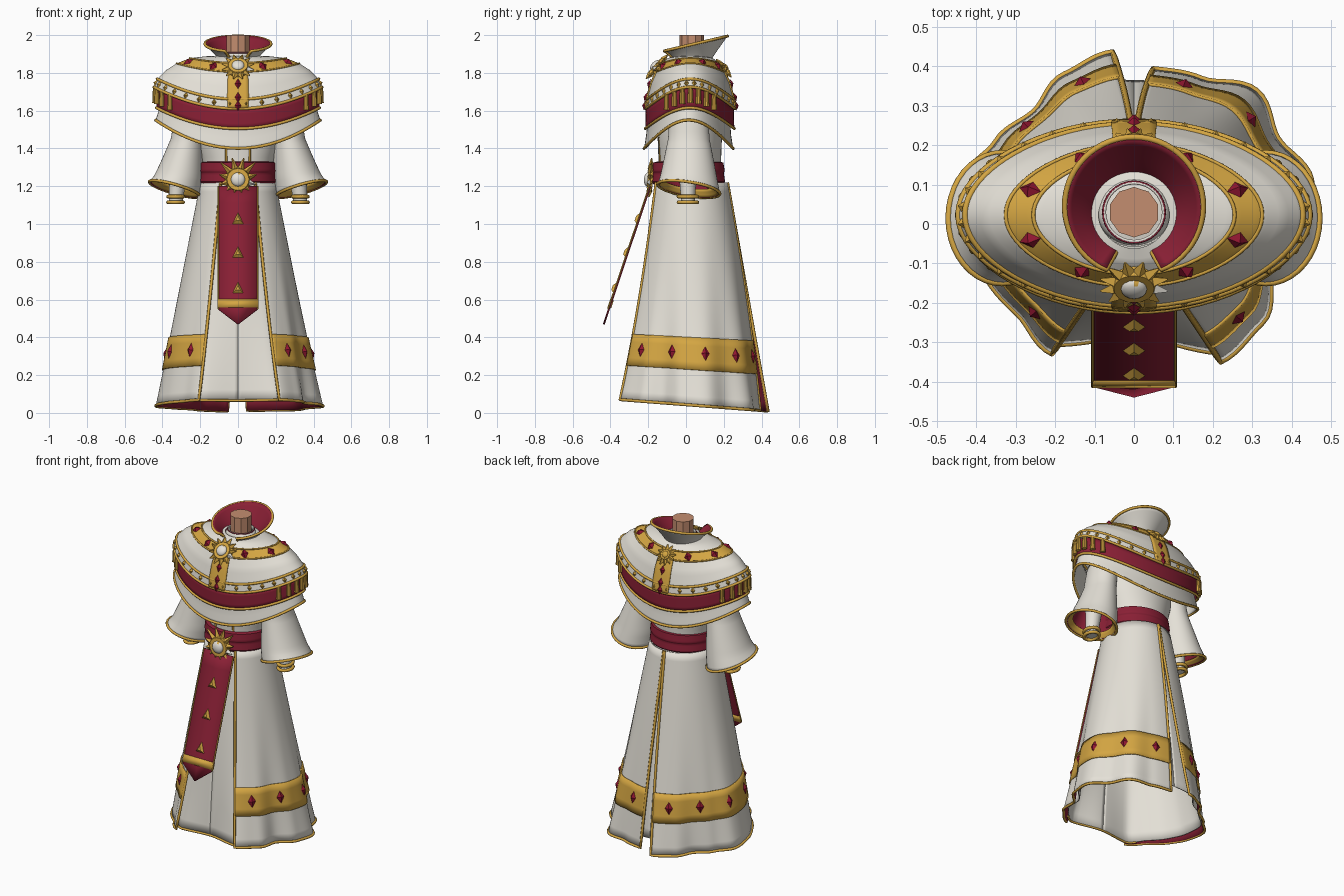
import bpy, bmesh
from math import sin, cos, pi, radians
from mathutils import Vector, Matrix

if "Cube" in bpy.data.objects:
    bpy.data.objects.remove(bpy.data.objects["Cube"])


def material(name, *rgb):
    m = bpy.data.materials.new(name)
    m.diffuse_color = (*rgb, 1)
    m.use_nodes = True
    m.node_tree.nodes["Principled BSDF"].inputs["Base Color"].default_value = (*rgb, 1)
    return m


WHITE = material("ivory cloth", .78, .75, .68)
GOLD = material("gold trim", .66, .38, .055)
RED = material("crimson cloth", .25, .014, .035)
GEM = material("ruby gem", .28, .008, .03)
SKIN = material("skin", .55, .27, .16)


def add(name, bm, mats, angle=40):
    me = bpy.data.meshes.new(name)
    bm.to_mesh(me)
    bm.free()
    for m in mats:
        me.materials.append(m)
    me.shade_smooth()
    me.set_sharp_from_angle(angle=radians(angle))
    ob = bpy.data.objects.new(name, me)
    bpy.context.collection.objects.link(ob)
    return ob


def grid(name, f, nu, nv, mats, thick=0, v0=0, v1=1, flip=False, pick=None, closed=False):
    """Sheet sampled from f(u, v); a second material colours the lining."""
    bm = bmesh.new()
    cols = nu if closed else nu + 1
    rows = [[bm.verts.new(f(i / nu, v0 + (v1 - v0) * j / nv)) for i in range(cols)] for j in range(nv + 1)]
    for j in range(nv):
        for i in range(nu):
            k = (i + 1) % cols
            q = [rows[j][i], rows[j][k], rows[j + 1][k], rows[j + 1][i]]
            face = bm.faces.new(q[::-1] if flip else q)
            if pick:
                face.material_index = pick((j + .5) / nv)
    ob = add(name, bm, mats)
    if thick:
        s = ob.modifiers.new("thickness", 'SOLIDIFY')
        s.thickness = thick
        s.material_offset = len(mats) - 1


def tube(name, pts, r=.008, mat=GOLD, closed=False):
    cu = bpy.data.curves.new(name, 'CURVE')
    cu.dimensions = '3D'
    cu.bevel_depth = r
    cu.bevel_resolution = 2
    cu.use_fill_caps = True
    sp = cu.splines.new('POLY')
    sp.points.add(len(pts) - 1)
    for p, co in zip(sp.points, pts):
        p.co = (*co, 1)
    sp.use_cyclic_u = closed
    cu.materials.append(mat)
    bpy.context.collection.objects.link(bpy.data.objects.new(name, cu))


def ring(f, v, n=64):
    return [f(i / n, v) for i in range(n)]


def levels(rows, cy, pinch=0):
    """Closed lofted shell; each row is (rx, ry, z, dip at front and back)."""
    def f(u, v):
        s = min(max(v, 0), 1) * (len(rows) - 1)
        i = min(int(s), len(rows) - 2)
        rx, ry, z, dip = [a + (b - a) * (s - i) for a, b in zip(rows[i], rows[i + 1])]
        a = 2 * pi * u
        return Vector((rx * cos(a), cy + ry * sin(a) * (1 - pinch * cos(a) ** 2), z - dip * sin(a) ** 2))
    return f


def frame(f, u, v, flip=False):
    e = .004
    p, up = f(u, v), (f(u, v + e) - f(u, v - e)).normalized()
    n = (f(u + e, v) - f(u - e, v)).cross(up).normalized() * (-1 if flip else 1)
    return Matrix.Translation(p) @ Matrix((up.cross(n), up, n)).transposed().to_4x4()


def gems(name, frames, w, h, d, mat=GEM, sides=4, top=0):
    bm = bmesh.new()
    for m in frames:
        bmesh.ops.create_cone(bm, segments=sides, radius1=1, radius2=top, depth=1, cap_ends=True,
                              matrix=m @ Matrix.Diagonal((w, h, d, 1)) @ Matrix.Translation((0, 0, .5)))
    add(name, bm, [mat], 10)


def sun(name, loc, tilt, turn=0, r=.055, crown=0, centre=WHITE):
    """Brooch: disc, raised boss and a wreath of pointed rays."""
    m = Matrix.Translation(loc) @ Matrix.Rotation(turn, 4, 'Z') @ Matrix.Rotation(tilt, 4, 'X')
    bm = bmesh.new()
    bmesh.ops.create_cone(bm, segments=24, radius1=r, radius2=r * .85, depth=.028, cap_ends=True, matrix=m)
    for i in range(12):
        a = 2 * pi * i / 12 + pi / 12
        h = .036 + crown * max(0, sin(a)) * abs(sin(2 * a))
        spin = m @ Matrix.Rotation(a, 4, 'Z') @ Matrix.Translation((r + h / 2 - .008, 0, 0))
        bmesh.ops.create_cone(bm, segments=4, radius1=.017, radius2=.003, depth=h, cap_ends=True,
                              matrix=spin @ Matrix.Rotation(pi / 2, 4, 'Y'))
    split = len(bm.faces)
    bmesh.ops.create_uvsphere(bm, u_segments=16, v_segments=8, radius=r * .56,
                              matrix=m @ Matrix.Translation((0, 0, .012)) @ Matrix.Diagonal((1, 1, .55, 1)))
    for i, face in enumerate(bm.faces):
        face.material_index = int(i >= split)
    add(name, bm, [GOLD, centre])


def cylinder(name, p, q, r1, r2, mat, n=20):
    p, q = Vector(p), Vector(q)
    bm = bmesh.new()
    bmesh.ops.create_cone(bm, segments=n, radius1=r1, radius2=r2, depth=(q - p).length, cap_ends=True,
                          matrix=Matrix.Translation((p + q) / 2) @ (q - p).to_track_quat('Z', 'Y').to_matrix().to_4x4())
    add(name, bm, [mat], 30)


# Neck and inner collar
cylinder("neck", (0, .03, 1.8), (0, .03, 2), .064, .064, SKIN, 10)
inner_collar = levels([(.098, .088, 1.87, 0), (.076, .076, 1.91, 0)], .03)
grid("inner_collar", inner_collar, 32, 2, [WHITE], .006, closed=True)
tube("inner_collar_piping", ring(inner_collar, .9, 32), .003, RED, True)


# Flared open collar
def collar(u, v):
    a = radians(-66 + 312 * u)
    r = .1 + .075 * v ** 1.3
    y = .03 + .015 * v + r * sin(a)
    return Vector((r * cos(a), y, 1.86 + v * (.083 + .235 * y)))


grid("collar", collar, 48, 8, [WHITE, RED], .008)
tube("collar_trim", [collar(0, j / 6) for j in range(6)] + [collar(i / 48, 1) for i in range(49)]
     + [collar(1, 1 - j / 6) for j in range(1, 7)])

# Torso and belt
torso = levels([(.18, .165, 1.15, 0), (.185, .165, 1.32, 0), (.22, .17, 1.45, 0), (.24, .16, 1.65, 0),
                (.1, .1, 1.84, 0), (.05, .05, 1.85, 0)], .02)
grid("torso", torso, 40, 20, [WHITE], closed=True)
for x in (-.062, .062):
    tube("chest_piping", [(x, -.136, 1.32), (x, -.139, 1.46)], .006)
belt = levels([(.195, .185, 1.21, 0), (.206, .195, 1.225, 0), (.2, .188, 1.27, 0), (.205, .193, 1.28, 0),
               (.2, .186, 1.325, 0), (.18, .165, 1.33, 0)], .012)
grid("belt", belt, 48, 20, [RED], closed=True)

# Shoulder mantle: upper cape, crimson band and lower ivory layer
cape = levels([(.445, .237, 1.725, .115), (.428, .23, 1.768, .108), (.38, .207, 1.815, .07), (.325, .18, 1.85, .045),
               (.255, .15, 1.878, .025), (.17, .12, 1.888, .01), (.09, .085, 1.89, 0)], .023, .1)
grid("upper_cape", cape, 80, 24, [WHITE, GOLD], closed=True, pick=lambda v: int(3 < v * 6 < 4))
band = levels([(.432, .236, 1.615, .11), (.43, .233, 1.72, .11)], .02, .1)
grid("crimson_band", band, 80, 4, [RED], .01, closed=True)
lower = levels([(.436, .236, 1.55, .15), (.42, .225, 1.6, .13), (.39, .215, 1.7, .1)], .014, .1)
grid("lower_cape", lower, 80, 8, [WHITE], .01, closed=True)
for name, f, v in (("cape_rim", cape, 0), ("cape_upper_line", cape, 1 / 6), ("yoke_outer_line", cape, .5),
                   ("yoke_inner_line", cape, 4 / 6), ("crimson_band_trim", band, 0), ("lower_cape_trim", lower, 0)):
    tube(name, ring(f, v), .008 if v in (0, 1 / 6) else .005, closed=True)
gems("cape_studs", [frame(cape, (i + .5) / 32, .085) for i in range(32)], .013, .018, .014, GOLD)
yoke = [a / 360 for s in (0, 180) for a in (s - 63, s - 25, s + 25, s + 63)]
gems("yoke_gems", [frame(cape, u, 3.5 / 6) for u in yoke], .022, .03, .018)

# Shoulder tassels
for s in (0, .5):
    for i in range(-3, 4):
        top = cape(s + i * .032, 0) - Vector((.006 * cos(s * 2 * pi), 0, 0))
        cylinder("shoulder_tassel", top - Vector((0, 0, .085)), top, .016, .012, GOLD, 10)

# Vertical straps on the front and back of the cape
for name, mid in (("front", .75), ("back", .25)):
    def strap(u, v, mid=mid):
        p = cape(mid, v)
        q = cape(mid + (u - .5) * .115 / (.46 - .2 * v) / (2 * pi), v)
        return q + Vector((0, .006 if p.y > 0 else -.006, .004))
    grid(name + "_strap", strap, 6, 10, [GOLD], .012, v0=0, v1=.52)
    gems(name + "_strap_gems", [frame(strap, .5, v) for v in (.04, .18, .32)], .017, .028, .014)

# Brooches
sun("neck_brooch", (0, -.155, 1.832), radians(48), r=.06)
sun("back_brooch", (0, .2, 1.825), radians(50), pi, .036, centre=GOLD)
sun("belt_brooch", (0, -.19, 1.235), radians(86), r=.068, crown=.045)

# Wide sleeves, forearms and bangles
SLEEVE = levels([(.135, .165, 1.185, 0), (.125, .15, 1.25, 0), (.105, .13, 1.35, 0), (.085, .11, 1.45, 0), (.08, .1, 1.6, 0)], .015)
for side, s in (("left", 1), ("right", -1)):
    def sleeve(u, v, s=s, k=1):
        p, a = SLEEVE(u, v), 2 * pi * u
        tilt = (1 - v) ** 3
        return Vector((s * (p.x * k + .335 - .085 * v), (p.y - .015) * k + .015,
                       p.z + tilt * (.038 * cos(a) - .025 * sin(a))))
    grid(side + "_sleeve", sleeve, 40, 16, [WHITE, RED], .01, flip=s < 0, closed=True)
    grid(side + "_sleeve_lining_band", lambda u, v: sleeve(u, v, k=.97 - 1.3 * v), 40, 3, [GOLD], .004,
         v1=.12, flip=s < 0, closed=True)
    tube(side + "_sleeve_trim", ring(sleeve, 0, 40), closed=True)
    cylinder(side + "_forearm", (s * .33, .01, 1.12), (s * .3, .01, 1.42), .036, .06, WHITE)
    for z in (1.115, 1.145):
        tube(side + "_bangle", [(s * .33 + .04 * cos(i * pi / 12), .01 + .05 * sin(i * pi / 12), z)
                                for i in range(24)], .01, closed=True)

# Skirt halves: overskirt open at the front and slit at the back, closed inner skirt beneath
FOLDS = {1: (1.12, 1.06, .92, 1.02, 1.06, .96, 1.05, .93, .91), -1: (1.06, .97, .98, 1, 1.02, .92, .86, .96, 1.02)}
for side, s in (("left", 1), ("right", -1)):
    def over(u, v, s=s, lift=0, inner=0):
        t, x = 1 - v, min(max(u, 0), 1) * 8
        i = min(int(x), 7)
        e = (1 - cos((x - i) * pi)) / 2
        fold = FOLDS[s][i] * (1 - e) + FOLDS[s][i + 1] * e
        fold += (.9 - fold) * inner * sin(pi / 2 * max(0, -u / .178, (u - .85) / .157))
        m = 1 + (fold - 1) * t * t
        a = radians(-63 + (152 - 6 * t * (1 - inner)) * u)
        px = s * ((.2 + .23 * t) * m + lift) * cos(a)
        py = .02 + .02 * t + ((.2 + .19 * t) * m + lift) * sin(a)
        return Vector((px, py, 1.22 - t * (1.177 + .077 * py - .06 * inner * max(u, 0))))
    def raised(u, v):
        return over(u, v, lift=.007)
    def under(u, v):
        return over(-.178 + 1.185 * u, v, lift=-.018 - .008 * (1 - v), inner=1)
    grid(side + "_overskirt", over, 56, 24, [WHITE, RED], .008, flip=s < 0)
    grid(side + "_hem_band", raised, 56, 4, [GOLD], .008, v0=.16, v1=.305, flip=s < 0)
    gems(side + "_hem_gems", [frame(raised, (i + .5) / 5, .235, s < 0) for i in range(5)], .023, .038, .016)
    tube(side + "_overskirt_trim", [over(0, 1 - j / 16) for j in range(16)]
         + [over(i / 56, 0) for i in range(57)] + [over(1, j / 16) for j in range(1, 17)])
    grid(side + "_inner_skirt", under, 56, 20, [WHITE], .006, flip=s < 0)
    tube(side + "_inner_hem", [under(i / 56, 0) for i in range(12)], .007)


# Hanging front panel with pointed tip
def panel(u, v, out=0, tip=.08):
    low = .55 - tip + tip * abs(2 * u - 1)
    z = low + (1.2 - low) * v
    return Vector((.21 * (u - .5), -.245 + .336 * (z - 1.05) - out, z))


grid("front_panel", panel, 2, 8, [RED], .01)
grid("front_panel_bar", lambda u, v: panel(u, v, .006, 0), 2, 1, [GOLD], .02, v0=.015, v1=.08)
for u in (0, 1):
    tube("front_panel_edge", [panel(u, 0), panel(u, 1)], .0035)
gems("front_panel_studs", [frame(panel, .5, v) for v in (.755, .51, .252)], .033, .042, .016, GOLD, 3, .4)
